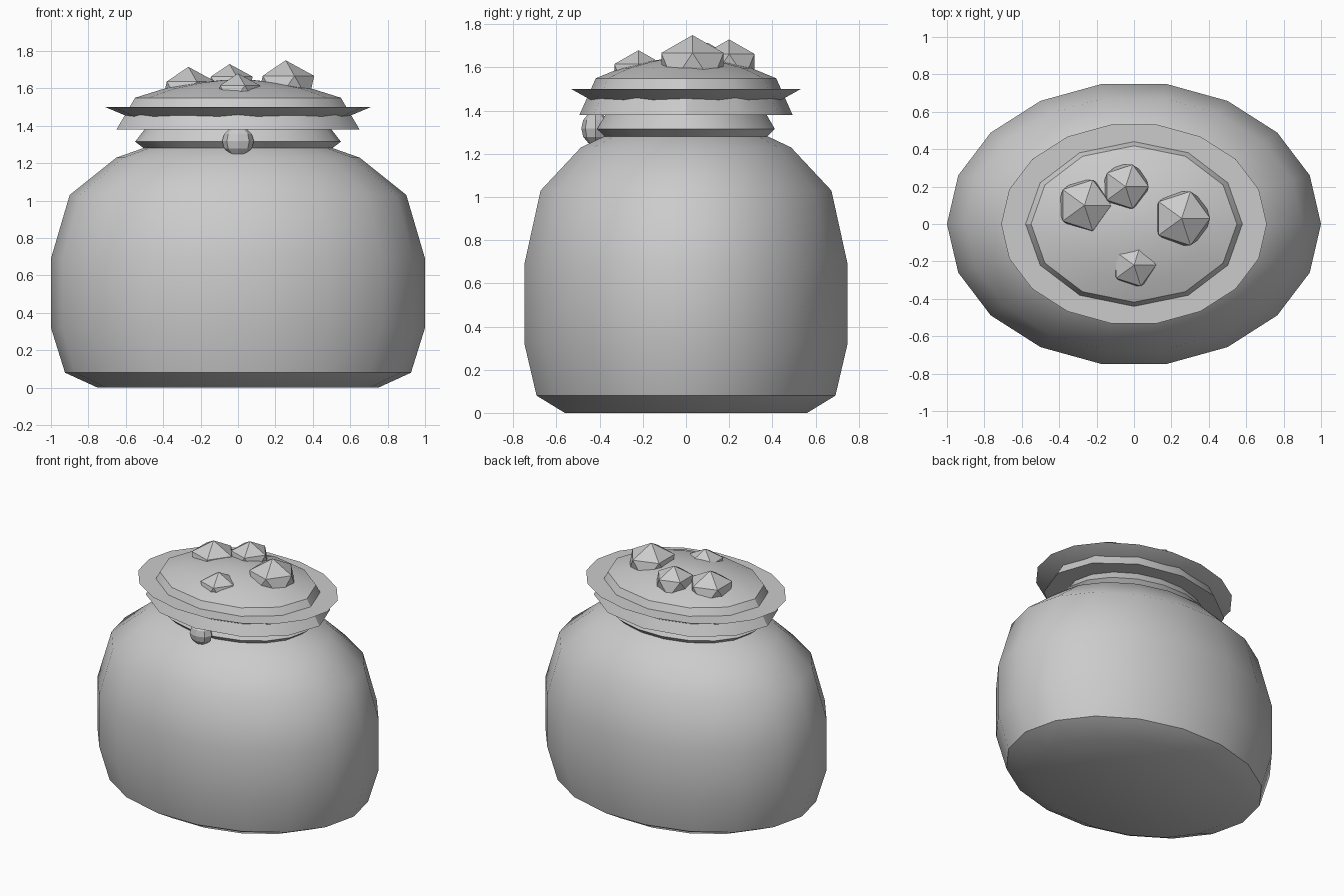
import bpy, bmesh, math

if "Cube" in bpy.data.objects:
    bpy.data.objects.remove(bpy.data.objects["Cube"])

grey = bpy.data.materials.new("plain_grey")
grey.diffuse_color = (0.6, 0.6, 0.6, 1)
grey.use_nodes = True
grey.node_tree.nodes["Principled BSDF"].inputs["Base Color"].default_value = grey.diffuse_color
DEPTH = 0.76  # oval footprint: depth relative to width


def finish(name, bm, angle=None):
    """Turn a bmesh into a named grey object, flat or smoothed by angle."""
    bmesh.ops.recalc_face_normals(bm, faces=bm.faces)
    mesh = bpy.data.meshes.new(name)
    bm.to_mesh(mesh)
    bm.free()
    mesh.materials.append(grey)
    ob = bpy.data.objects.new(name, mesh)
    bpy.context.collection.objects.link(ob)
    if angle:
        bpy.ops.object.select_all(action='DESELECT')
        ob.select_set(True)
        bpy.context.view_layer.objects.active = ob
        bpy.ops.object.shade_smooth_by_angle(angle=math.radians(angle))
    return ob


def oval_lathe(name, profile, sides, angle=None, closed=False):
    """Sweep (radius, z) points round an oval; cap the ends or close the loop."""
    bm = bmesh.new()
    rings = []
    for r, z in profile:
        turns = [2 * math.pi * i / sides for i in range(sides)]
        rings.append([bm.verts.new((r * math.cos(a), r * DEPTH * math.sin(a), z)) for a in turns])
    pairs = list(zip(rings, rings[1:]))
    if closed:
        pairs.append((rings[-1], rings[0]))
    else:
        bm.faces.new(rings[0])
        bm.faces.new(rings[-1])
    for low, high in pairs:
        for i in range(sides):
            j = (i + 1) % sides
            bm.faces.new((low[i], low[j], high[j], high[i]))
    return finish(name, bm, angle)


# Rounded pot body
oval_lathe("body", [(0.75, 0), (0.925, 0.08), (1, 0.32), (1, 0.69), (0.9, 1.03),
                    (0.65, 1.23), (0.48, 1.29), (0.46, 1.38)], 18, 40)

# Tie ring round the neck
oval_lathe("neck_ring", [(0.44, 1.27), (0.49, 1.27), (0.55, 1.315), (0.5, 1.38), (0.44, 1.38)],
           18, 30, closed=True)

# Lid with a low dome, and the flared frill round it
oval_lathe("lid", [(0.65, 1.38), (0.55, 1.55), (0.4, 1.597), (0.22, 1.63), (0.08, 1.645)], 12, 30)
oval_lathe("frill", [(0.53, 1.425), (0.71, 1.5)], 18, 30)

# Knot on the front of the ring
bm = bmesh.new()
bmesh.ops.create_uvsphere(bm, u_segments=8, v_segments=6, radius=1)
for v in bm.verts:
    v.co = (v.co.x * 0.085, v.co.y * 0.065 - 0.42, v.co.z * 0.078 + 1.318)
finish("knot", bm)

# Faceted lumps on the lid: x, y, top height, width radius
for i, (x, y, top, r) in enumerate([(-0.265, 0.1, 1.715, 0.16), (-0.045, 0.2, 1.73, 0.138),
                                    (0.255, 0.03, 1.75, 0.17), (0, -0.22, 1.68, 0.132)]):
    bm = bmesh.new()
    bmesh.ops.create_icosphere(bm, subdivisions=1, radius=1)
    tall = r * 0.88
    for v in bm.verts:
        v.co = (x + v.co.x * r, y + v.co.y * r, top - tall + v.co.z * tall)
    finish(f"lid_lump_{i + 1}", bm)
